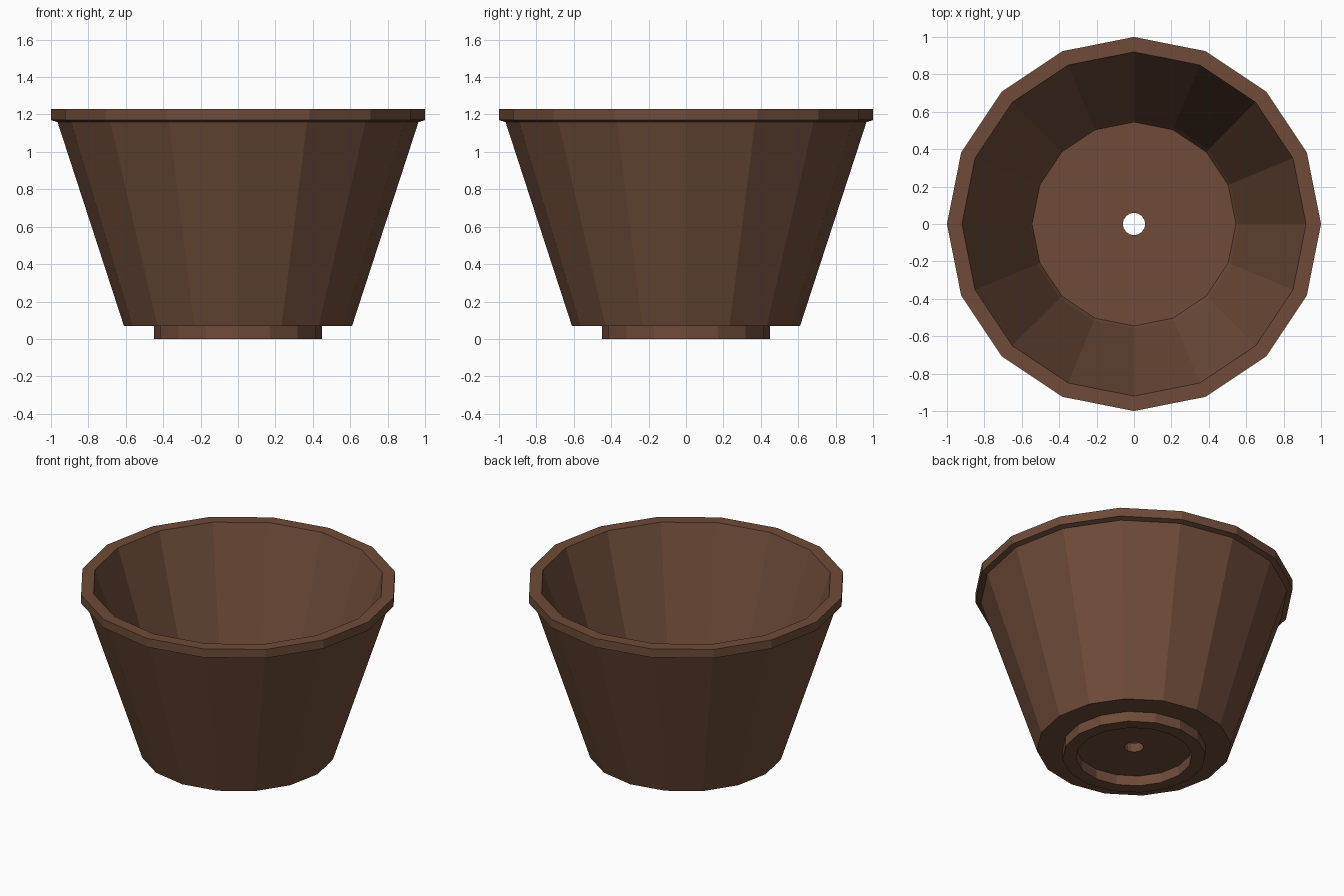
import bpy, bmesh, math

if "Cube" in bpy.data.objects:
    bpy.data.objects.remove(bpy.data.objects["Cube"])

SIDES = 16

# closed cross-section (radius, height), from the drain hole round the outside and back
PROFILE = [
    (0.06, 0.07), (0.365, 0.07),                # recessed underside
    (0.365, 0.0), (0.45, 0.0), (0.45, 0.07),    # foot ring
    (0.61, 0.07), (0.965, 1.16),                # outer wall
    (1.0, 1.17), (1.0, 1.23), (0.92, 1.23),     # rim
    (0.56, 0.16), (0.545, 0.13),                # inner wall
    (0.06, 0.13),                               # inner floor down to the hole
]


def lathe(name, profile, sides, material):
    bm = bmesh.new()
    rings = []
    for i in range(sides):
        a = 2 * math.pi * i / sides
        rings.append([bm.verts.new((r * math.cos(a), r * math.sin(a), z)) for r, z in profile])
    n = len(profile)
    for i in range(sides):
        a, b = rings[i], rings[(i + 1) % sides]
        for j in range(n):
            k = (j + 1) % n
            bm.faces.new((a[j], b[j], b[k], a[k]))
    bmesh.ops.recalc_face_normals(bm, faces=bm.faces)
    mesh = bpy.data.meshes.new(name)
    bm.to_mesh(mesh)
    bm.free()
    mesh.materials.append(material)
    obj = bpy.data.objects.new(name, mesh)
    bpy.context.collection.objects.link(obj)
    return obj


brown = bpy.data.materials.new("brown clay")
brown.diffuse_color = (0.156, 0.071, 0.041, 1.0)
brown.use_nodes = True
brown.node_tree.nodes["Principled BSDF"].inputs["Base Color"].default_value = brown.diffuse_color

# flower pot
lathe("plant_pot", PROFILE, SIDES, brown)
